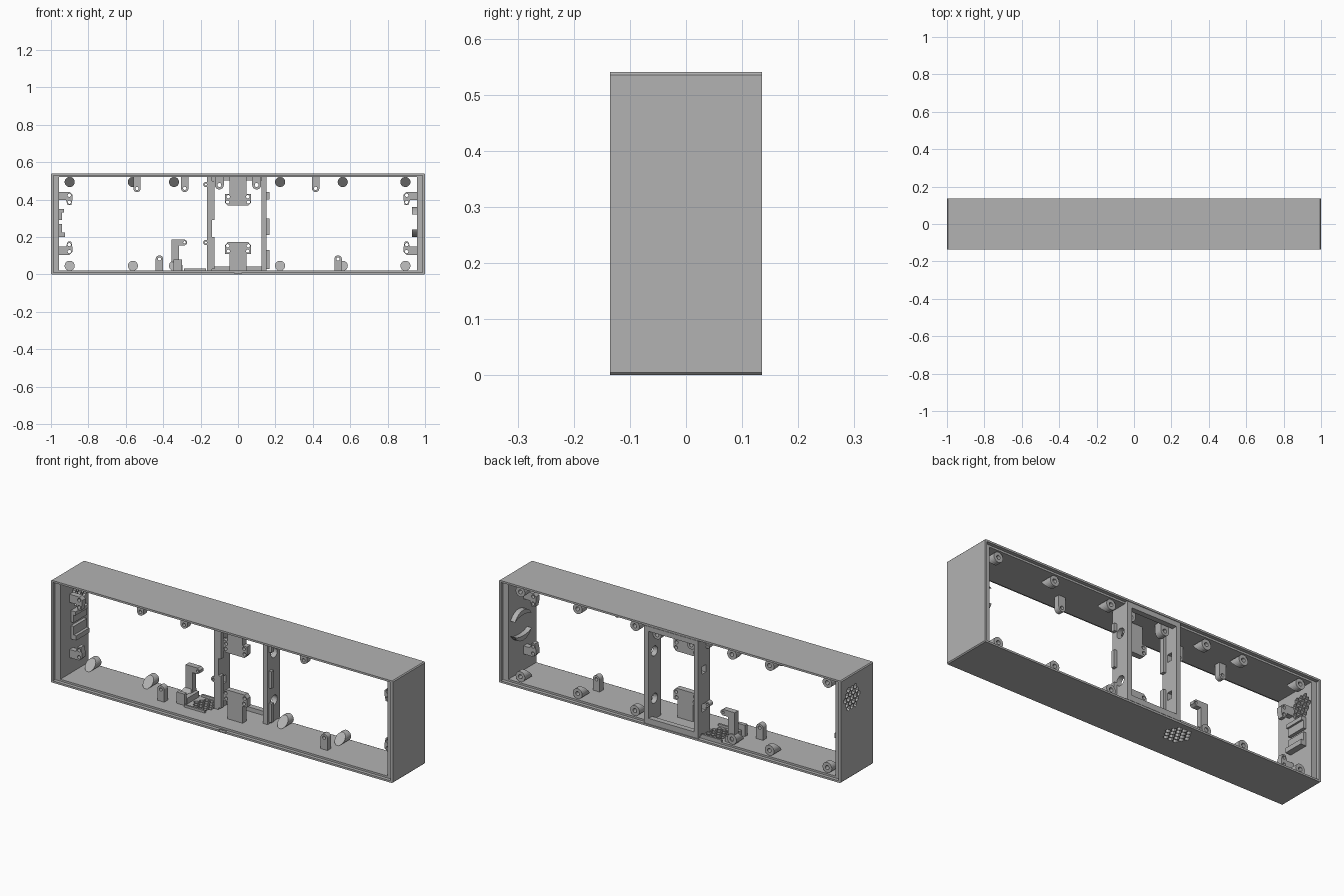
import bpy, bmesh
from math import sin, cos, radians, pi

cube = bpy.data.objects.get("Cube")
if cube:
    bpy.data.objects.remove(cube, do_unlink=True)

grey = bpy.data.materials.new("plain grey plastic")
grey.use_nodes = True
COLOUR = (0.45, 0.45, 0.45, 1)
grey.diffuse_color = COLOUR
grey.node_tree.nodes["Principled BSDF"].inputs["Base Color"].default_value = COLOUR


# --- helpers -------------------------------------------------------------
def rect(u0, u1, v0, v1):
    return [(u0, v0), (u1, v0), (u1, v1), (u0, v1)]


def disc(u, v, r, n=24, turn=0.0):
    return [(u + r * cos(turn + 2 * pi * i / n), v + r * sin(turn + 2 * pi * i / n)) for i in range(n)]


def plate(name, outlines, axis, lo, hi):
    """Extrude outlines (inner ones become holes) along an axis from lo to hi."""
    curve = bpy.data.curves.new(name, 'CURVE')
    curve.dimensions, curve.fill_mode, curve.extrude = '2D', 'BOTH', (hi - lo) / 2
    for pts in outlines:
        s = curve.splines.new('POLY')
        s.points.add(len(pts) - 1)
        for p, (u, v) in zip(s.points, pts):
            p.co = (u, v, 0, 1)
        s.use_cyclic_u = True
    temp = bpy.data.objects.new(name + "_outline", curve)
    bpy.context.collection.objects.link(temp)
    mesh = bpy.data.meshes.new_from_object(temp.evaluated_get(bpy.context.evaluated_depsgraph_get()))
    bpy.data.objects.remove(temp, do_unlink=True)
    bm = bmesh.new()
    bm.from_mesh(mesh)
    mid = (lo + hi) / 2
    for vert in bm.verts:
        u, v, w = vert.co
        w += mid
        vert.co = {'x': (w, u, v), 'y': (u, w, v), 'z': (u, v, w)}[axis]
    bmesh.ops.remove_doubles(bm, verts=bm.verts, dist=1e-5)
    bmesh.ops.recalc_face_normals(bm, faces=bm.faces)
    for f in bm.faces:
        f.smooth = False
    bm.to_mesh(mesh)
    bm.free()
    mesh.name = name
    mesh.materials.clear()
    mesh.materials.append(grey)
    obj = bpy.data.objects.new(name, mesh)
    bpy.context.collection.objects.link(obj)
    return obj


def box(name, x0, x1, y0, y1, z0, z1):
    return plate(name, [rect(x0, x1, z0, z1)], 'y', y0, y1)


def cut(obj, cutter):
    mod = obj.modifiers.new("cut", 'BOOLEAN')
    mod.operation, mod.solver, mod.object = 'DIFFERENCE', 'EXACT', cutter
    bpy.context.view_layer.objects.active = obj
    bpy.ops.object.modifier_apply(modifier=mod.name)
    bpy.data.objects.remove(cutter, do_unlink=True)


def honeycomb(u, v, pitch):
    cells = []
    for q in range(-2, 3):
        for r in range(-2, 3):
            if abs(q + r) <= 2:
                cells.append(disc(u + pitch * (q + r / 2), v + pitch * r * 0.866, pitch * 0.48, 6, pi / 6))
    return cells


# --- outer shell with stepped rims and two vents -------------------------
L, D, H = 1.0, 0.135, 0.54
b = 0.005
shell = plate("outer_shell", [[(-L, b), (b - L, 0), (L - b, 0), (L, b),
                               (L, H - b), (L - b, H), (b - L, H), (-L, H - b)]], 'y', -D, D)
cut(shell, box("opening", -0.957, 0.957, -1, 1, 0.02, 0.52))
for side in (-1, 1):
    y0, y1 = sorted((side * 0.117, side * 0.2))
    cut(shell, box("rim_step", -0.987, 0.987, y0, y1, 0.01, 0.53))
cut(shell, plate("floor_vent", honeycomb(-0.22, 0.045, 0.028), 'z', -0.1, 0.1))
cut(shell, plate("side_vent", honeycomb(0.042, 0.42, 0.028), 'x', -1.1, -0.9))
cut(shell, box("front_notch", -0.02, 0.02, -0.2, -0.12, 0.005, 0.015))


# --- screw bosses with sloping undersides --------------------------------
for x in (-0.9, -0.562, -0.342, 0.225, 0.56, 0.895):
    for up, z in ((1, 0.046), (-1, 0.494)):
        plate("screw_boss", [disc(x, z, 0.027), disc(x, z, 0.011, 12)], 'y', 0.08, 0.106)
        foot = plate("boss_foot", [disc(x, z, 0.027)], 'y', 0.03, 0.08)
        for v in foot.data.vertices:
            if v.co.y < 0.05:
                v.co.y = 0.052 + up * (v.co.z - z) * 0.9


# --- rounded screw tabs --------------------------------------------------
def tab(x, z_root, z_eye, y0=-0.045, y1=-0.015, r=0.02):
    up = 1 if z_eye > z_root else -1
    arc = [(x + r * cos(radians(a)), z_eye + up * r * sin(radians(a))) for a in range(0, 181, 15)]
    plate("screw_tab", [[(x + r, z_root)] + arc + [(x - r, z_root)],
                        disc(x, z_eye, r * 0.45, 12)], 'y', y0, y1)


for x in (-0.54, -0.285, 0.415):
    tab(x, 0.525, 0.46)
for x in (-0.42, 0.535):
    tab(x, 0.015, 0.082)
for x in (-0.1, 0.1):
    tab(x, 0.525, 0.478, 0.06, 0.1, 0.024)


# --- mounting brackets on the ends and in the middle ---------------------
for s in (-1, 1):
    for mid, up in ((0.405, 1), (0.14, -1)):
        outline = [(0.965, 0.035), (0.9, 0.035), (0.885, 0.02), (0.885, -0.005),
                   (0.892, -0.035), (0.91, -0.035), (0.92, -0.008), (0.965, -0.008)]
        eyes = [disc(s * 0.902, mid + up * v, 0.009, 12) for v in (0.018, -0.019)]
        plate("end_bracket", [[(s * u, mid + up * v) for u, v in outline]] + eyes, 'y', -0.04, -0.01)

for root, eye, up in ((0.525, 0.395, 1), (0.015, 0.145, -1)):
    half = [(0.045, root), (0.045, eye + up * 0.035), (0.07, eye + up * 0.035),
            (0.07, eye - up * 0.01), (0.055, eye - up * 0.027)]
    outline = half + [(-u, v) for u, v in reversed(half)]
    eyes = [disc(s * u, eye + up * v, 0.009, 12) for s in (-1, 1) for u, v in ((0.055, -0.008), (0.052, 0.02))]
    plate("centre_bracket", [outline] + eyes, 'y', -0.025, 0.005)


# --- centre bay: dividers and back strips --------------------------------
plate("left_divider", [rect(0.03, 0.134, 0.012, 0.528), disc(0.085, 0.38, 0.026),
                       disc(0.085, 0.13, 0.026)], 'x', 0.125, 0.152)
plate("right_divider", [rect(0.035, 0.134, 0.012, 0.528), rect(0.07, 0.1, 0.34, 0.38),
                        rect(0.07, 0.1, 0.14, 0.18)], 'x', -0.165, -0.14)
box("bay_sill", -0.145, 0.13, 0.105, 0.134, 0.012, 0.042)
box("bay_header", -0.145, 0.13, 0.105, 0.134, 0.502, 0.528)
for z0, z1 in ((0.03, 0.13), (0.21, 0.3), (0.4, 0.44)):
    box("left_divider_clip", 0.15, 0.168, 0.04, 0.06, z0, z1)
for z0, z1 in ((0.03, 0.2), (0.29, 0.5)):
    box("right_divider_rail", -0.142, -0.125, 0.035, 0.06, z0, z1)
for z in (0.17, 0.48):
    plate("divider_eye", [disc(-0.172, z, 0.014, 16), disc(-0.172, z, 0.006, 12)], 'y', 0.04, 0.07)

# --- angled holder and clips round the floor vent ------------------------
plate("angled_holder", [[(-0.355, 0.015), (-0.315, 0.015), (-0.315, 0.155), (-0.285, 0.155),
                         (-0.273, 0.163), (-0.273, 0.178), (-0.285, 0.187), (-0.355, 0.187)],
                        disc(-0.286, 0.171, 0.007, 12)], 'y', 0.07, 0.1)
box("holder_foot", -0.325, -0.298, 0.0, 0.1, 0.015, 0.05)
box("vent_clip", -0.345, -0.3, -0.02, 0.0, 0.015, 0.08)
for y in (-0.035, 0.108):
    box("vent_edge", -0.29, -0.17, y, y + 0.01, 0.015, 0.032)

# --- curved ribs on the left end, socket clips on the right end ----------
for up in (1, -1):
    sweep = range(30, 151, 10)
    outer = [(0.03 + 0.08 * cos(radians(a)), 0.28 + up * 0.08 * sin(radians(a))) for a in sweep]
    inner = [(0.03 + 0.08 * cos(radians(a)), 0.28 + up * (0.025 + 0.03 * sin(radians(a))))
             for a in sweep][-2:0:-1]
    plate("curved_rib", [outer + inner], 'x', 0.93, 0.96)
for z0, z1, reach in ((0.33, 0.35, 0.025), (0.29, 0.33, 0.015), (0.225, 0.27, 0.015), (0.2, 0.225, 0.03)):
    box("socket_clip", -0.96, -0.955 + reach, -0.03, 0.08, z0, z1)
